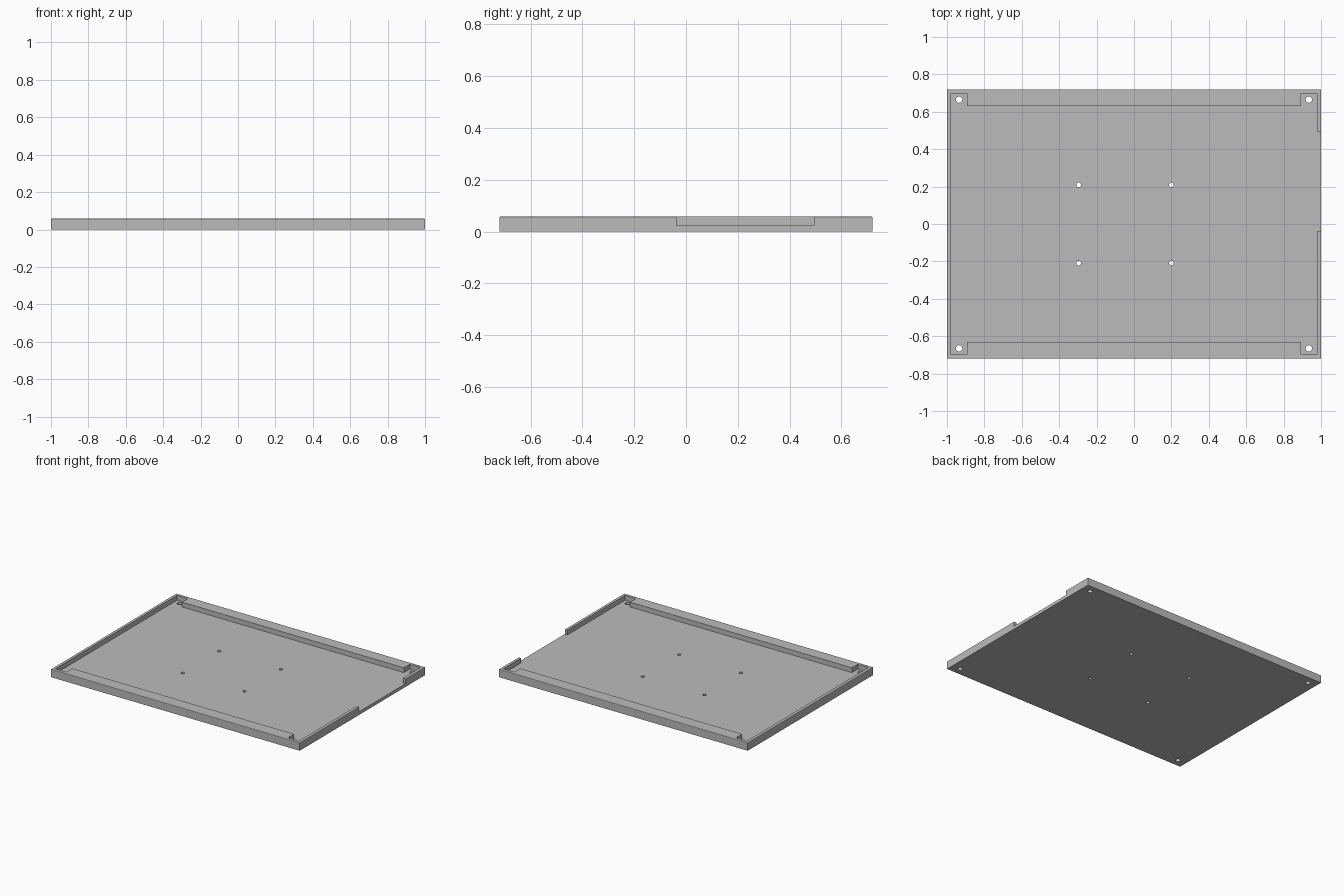
import bpy, bmesh

if "Cube" in bpy.data.objects:
    bpy.data.objects.remove(bpy.data.objects["Cube"])

HALF_X, HALF_Y, HEIGHT = 1.0, 0.72, 0.058
FLOOR, WALL = 0.023, 0.022
RAIL_X, RAIL_Y = 0.892, 0.63
NOTCH = (-0.037, 0.495)

grey = bpy.data.materials.new("plain grey")
grey.use_nodes = True
colour = (0.5, 0.5, 0.5, 1)
grey.diffuse_color = colour
grey.node_tree.nodes["Principled BSDF"].inputs["Base Color"].default_value = colour


def prism(name, outline, z0, z1):
    """Extrude a flat outline from z0 to z1."""
    bm = bmesh.new()
    face = bm.faces.new([bm.verts.new((x, y, z0)) for x, y in outline])
    top = bmesh.ops.extrude_face_region(bm, geom=[face])["geom"]
    verts = [v for v in top if isinstance(v, bmesh.types.BMVert)]
    bmesh.ops.translate(bm, verts=verts, vec=(0, 0, z1 - z0))
    bmesh.ops.recalc_face_normals(bm, faces=bm.faces)
    mesh = bpy.data.meshes.new(name)
    bm.to_mesh(mesh)
    bm.free()
    mesh.materials.append(grey)
    obj = bpy.data.objects.new(name, mesh)
    bpy.context.collection.objects.link(obj)
    return obj


def rectangle(x0, x1, y0, y1):
    return [(x0, y0), (x1, y0), (x1, y1), (x0, y1)]


def apply(obj, mod):
    bpy.context.view_layer.objects.active = obj
    bpy.ops.object.modifier_apply(modifier=mod.name)


def cut(obj, cutter):
    mod = obj.modifiers.new("cut", 'BOOLEAN')
    mod.operation, mod.solver, mod.object = 'DIFFERENCE', 'EXACT', cutter
    cutter.hide_render = True
    apply(obj, mod)
    bpy.data.objects.remove(cutter)


def drill(obj, x, y, radius):
    bpy.ops.mesh.primitive_cylinder_add(vertices=24, radius=radius, depth=1,
                                        location=(x, y, 0))
    cut(obj, bpy.context.object)


# Solid slab with slightly softened upper outer edges
tray = prism("tray", rectangle(-HALF_X, HALF_X, -HALF_Y, HALF_Y), 0, HEIGHT)
bm = bmesh.new()
bm.from_mesh(tray.data)
rim = [e for e in bm.edges if all(v.co.z > HEIGHT / 2 for v in e.verts)]
bmesh.ops.bevel(bm, geom=rim, offset=0.004, segments=2, profile=0.5, affect='EDGES')
bm.to_mesh(tray.data)
bm.free()

# Hollow: full width between the rails, with pockets at the four corners
ix, iy = HALF_X - WALL, HALF_Y - WALL
quarter = [(ix, RAIL_Y), (ix, iy), (RAIL_X, iy), (RAIL_X, RAIL_Y)]
outline = (quarter
           + [(-x, y) for x, y in reversed(quarter)]
           + [(-x, -y) for x, y in quarter]
           + [(x, -y) for x, y in reversed(quarter)])
cut(tray, prism("hollow", outline, FLOOR, 1))

# Opening in the side wall, level with the floor
cut(tray, prism("side_opening", rectangle(RAIL_X, HALF_X + 1, *NOTCH), FLOOR, 1))

# Corner screw holes and the four inner mounting holes
for side in (-1, 1):
    for x in (-0.935, 0.935):
        drill(tray, x, side * 0.665, 0.017)
    for x in (-0.296, 0.2):
        drill(tray, x, side * 0.209, 0.0125)
